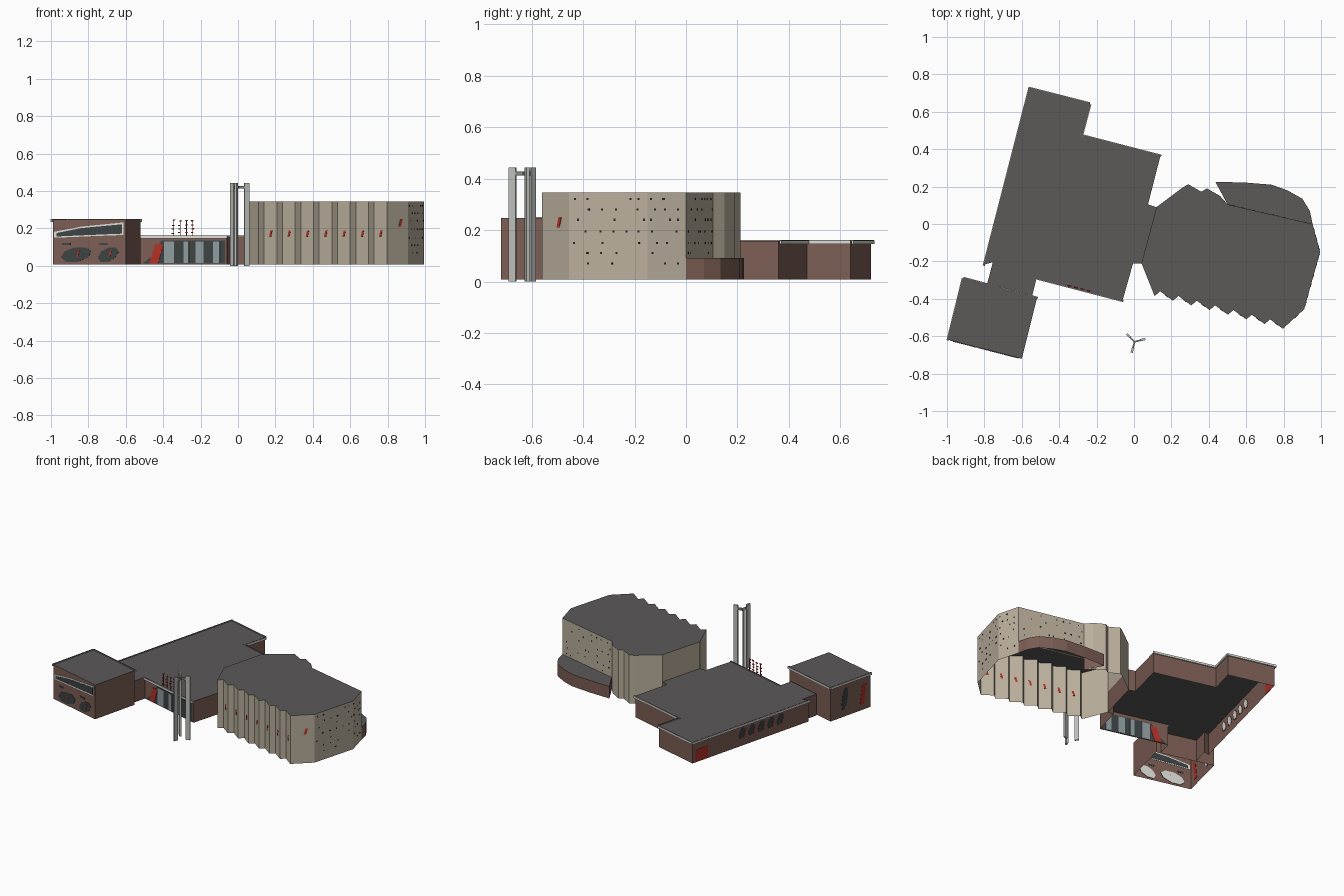
import bpy, bmesh, math, random
from mathutils import Vector

if "Cube" in bpy.data.objects:
    bpy.data.objects.remove(bpy.data.objects["Cube"])
random.seed(4)
BASE = 0.008


def material(name, rgb):
    m = bpy.data.materials.new(name)
    m.use_nodes = True
    m.diffuse_color = (*rgb, 1)
    m.node_tree.nodes["Principled BSDF"].inputs["Base Color"].default_value = (*rgb, 1)
    return m


BRICK = material("brick brown", (0.2, 0.11, 0.088))
TAN = material("concrete tan", (0.49, 0.43, 0.335))
ROOF = material("roof grey", (0.105, 0.1, 0.098))
WHITE = material("trim white", (0.72, 0.72, 0.69))
GLASS = material("dark glass", (0.045, 0.055, 0.058))
PANEL = material("pale glass", (0.27, 0.33, 0.35))
RED = material("accent red", (0.45, 0.03, 0.02))
HOLE = material("hole black", (0.02, 0.018, 0.016))
STEEL = material("pylon grey", (0.5, 0.51, 0.49))
BRACE = material("brace green grey", (0.2, 0.24, 0.19))

parts = {}


def part(name, mat):
    """Mesh under construction for a named part."""
    return parts.setdefault(name, (bmesh.new(), [mat]))[0]


def prism(name, mat, loop, shift):
    """Closed solid swept from a planar loop along a vector."""
    bm = part(name, mat)
    a = [bm.verts.new(p) for p in loop]
    b = [bm.verts.new(Vector(p) + shift) for p in loop]
    faces = [bm.faces.new(a), bm.faces.new(b)]
    for i in range(len(a)):
        j = (i + 1) % len(a)
        faces.append(bm.faces.new((a[i], a[j], b[j], b[i])))
    bmesh.ops.recalc_face_normals(bm, faces=faces)


def shell(name, pts, top, wall, skip=(), bottoms={}):
    """Open-bottomed block: walls along a plan outline and a flat roof."""
    bm = bmesh.new()
    parts[name] = (bm, [wall, ROOF])
    up = [bm.verts.new((x, y, top)) for x, y in pts]
    for i, (x, y) in enumerate(pts):
        j = (i + 1) % len(pts)
        if i in skip:
            continue
        z = bottoms.get(i, BASE)
        lo = [bm.verts.new((*pts[k], z)) for k in (i, j)]
        bm.faces.new((lo[0], lo[1], up[j], up[i]))
    bm.faces.new(up).material_index = 1


def edge(pts, i):
    return Vector((*pts[i], 0)), Vector((*pts[(i + 1) % len(pts)], 0))


def plate(name, mat, e, shape, out=0.002, inner=None):
    """Thin plate on a wall; shape is (fraction along wall, height)."""
    p, q = e
    d = (q - p).normalized()
    n = Vector((d.y, -d.x, 0))
    inner = -out if inner is None else inner
    loop = [p.lerp(q, t) + n * inner + Vector((0, 0, z)) for t, z in shape]
    prism(name, mat, loop, n * (out - inner))


def rect(t0, t1, z0, z1, lean=0):
    return [(t0, z0), (t1, z0), (t1 + lean, z1), (t0 + lean, z1)]


def blob(t, z, rt, rz, lean=0, n=8):
    """Faceted oval window shape."""
    out = []
    for k in range(n):
        a = math.tau * (k + 0.5) / n
        out.append((t + rt * math.cos(a) + lean * math.sin(a), z + rz * math.sin(a)))
    return out


def window(name, e, shape):
    plate(name + "_glass", GLASS, e, shape)
    plate(name + "_inner_blind", WHITE, e, shape, -0.0025, -0.004)


def trim(name, pts, edges, top):
    """White roof edge with a slim overhang."""
    for i in edges:
        e = edge(pts, i)
        plate(name, WHITE, e, rect(-0.01, 1.01, top - 0.012, top + 0.002), 0.012, 0.004)
        plate(name + "_cap", ROOF, e, rect(-0.01, 1.01, top + 0.002, top + 0.004), 0.009, 0)


# Brick hall
hall = [(-0.795, -0.215), (-0.755, -0.205), (-0.785, -0.32), (-0.545, -0.385),
        (-0.52, -0.285), (-0.06, -0.405), (-0.005, -0.21), (0.04, -0.21),
        (0.12, 0.09), (0.075, 0.105), (0.14, 0.36), (-0.285, 0.47),
        (-0.24, 0.64), (-0.555, 0.72)]
shell("hall", hall, 0.157, BRICK)
trim("hall_roof_trim", hall, (4, 10, 11, 12, 13), 0.157)

# Hall entrance front
front = edge(hall, 4)
plate("entrance_glass", GLASS, front, [(0.02, 0.012), (0.98, 0.012), (0.98, 0.135), (0.24, 0.135), (0.16, 0.06)])
for a, b in ((0.27, 0.39), (0.5, 0.56), (0.64, 0.73), (0.84, 0.92)):
    plate("entrance_panels", PANEL, front, rect(a, b, 0.015, 0.13), 0.004)
plate("entrance_red_slash", RED, front, rect(0.1, 0.2, 0.012, 0.115, 0.07), 0.0045)

# Hall long side with windows and end door
west = edge(hall, 13)
plate("end_door", RED, west, rect(0.025, 0.13, 0.012, 0.095))
for k in range(5):
    t = 0.43 + k * 0.082
    window("long_side_window", west, blob(t, 0.095, 0.027, 0.036, 0.012))
    plate("long_side_accent", RED, west, rect(t + 0.01, t + 0.016, 0.065, 0.1, 0.008), 0.004)

# Red rooftop sculpture
p, q = front
for k in range(4):
    t = 0.38 + k * 0.075
    plate("roof_sculpture", RED, front, rect(t, t + 0.004, 0.155, 0.245))
    for r in range(4):
        z = 0.172 + r * 0.022 + random.uniform(-0.004, 0.004)
        plate("roof_sculpture", RED, front, rect(t - 0.016, t + 0.008, z, z + 0.006, random.uniform(-0.01, 0.02)), 0.004)

# Brick corner tower
tower = [(-0.99, -0.62), (-0.6, -0.72), (-0.52, -0.4), (-0.91, -0.295)]
shell("tower", tower, 0.247, BRICK)
trim("tower_roof_trim", tower, (2, 3), 0.247)
face = edge(tower, 0)
plate("tower_band_frame", WHITE, face, [(0.02, 0.15), (0.97, 0.165), (0.97, 0.232), (0.4, 0.21), (0.02, 0.182)])
plate("tower_band_glass", GLASS, face, [(0.05, 0.157), (0.95, 0.172), (0.95, 0.222), (0.4, 0.202), (0.05, 0.175)], 0.0035)
for t, rt in ((0.32, 0.2), (0.76, 0.13)):
    window("tower_window", face, blob(t, 0.06, rt, 0.042, 0.06))
    plate("tower_accent", RED, face, rect(t, t + 0.02, 0.045, 0.085, 0.03), 0.004)
for t in (0.13, 0.64):
    plate("tower_vents", GLASS, face, rect(t, t + 0.11, 0.11, 0.122))
side = edge(tower, 3)
window("tower_side_window", side, blob(0.36, 0.13, 0.07, 0.08, 0.04))
plate("tower_side_accent", RED, side, rect(0.74, 0.84, 0.05, 0.18, 0.06))


def pleats(start, count, first, second):
    """Zigzag wall points, start excluded."""
    pts, cur = [], Vector(start)
    for _ in range(count):
        for step in (first, second):
            cur = cur + Vector(step)
            pts.append(tuple(cur))
    return pts


# Pleated auditorium
aud = [(0.04, -0.21), (0.11, -0.385)]
aud += pleats(aud[-1], 7, (0.03, 0.025), (0.068, -0.05))
corner = len(aud) - 1
aud += [(0.91, -0.455), (0.995, -0.15), (0.955, 0.0), (0.5, 0.105), (0.46, 0.15)]
aud += pleats(aud[-1], 2, (-0.07, 0.04), (-0.03, -0.0175))
aud += [(0.12, 0.09)]
shell("auditorium", aud, 0.345, TAN, bottoms={corner + 3: 0.085})
for k in range(7):
    plate("auditorium_accents", RED, edge(aud, 2 + 2 * k), rect(0.4, 0.55, 0.155, 0.19, 0.1))
plate("auditorium_accents", RED, edge(aud, corner), rect(0.55, 0.65, 0.21, 0.25, 0.08))

# Small round-the-corner wall holes
for i, cols in ((corner + 1, 6), (corner + 2, 3), (corner + 3, 8)):
    e = edge(aud, i)
    w = 0.004 / (e[1] - e[0]).length
    for c in range(cols):
        for z in (0.07, 0.11, 0.15, 0.195, 0.24, 0.28, 0.32):
            if random.random() < 0.6 and (i < corner + 3 or z > 0.1):
                t = (c + random.uniform(0.25, 0.75)) / cols
                plate("wall_holes", HOLE, e, rect(t - w, t + w, z - 0.004, z + 0.004), 0.0015)

# Low curved annex behind the auditorium
annex = [(0.955, 0.0), (0.94, 0.07), (0.9, 0.135), (0.82, 0.18), (0.735, 0.21),
         (0.59, 0.222), (0.435, 0.225), (0.5, 0.105)]
shell("annex", annex, 0.092, BRICK, skip=(7,))

# Three-legged pylon
hub = Vector((0.003, -0.63, 0))
for k in range(3):
    a = math.radians(15 + 120 * k)
    d, s = Vector((math.cos(a), math.sin(a), 0)), Vector((-math.sin(a), math.cos(a), 0))
    for name, mat, r0, r1, w, z0, z1 in (("pylon_legs", STEEL, 0.032, 0.06, 0.006, 0, 0.444),
                                         ("pylon_brace", BRACE, 0, 0.034, 0.004, 0.412, 0.428)):
        z = Vector((0, 0, z0))
        loop = [hub + d * r + s * v + z for r, v in ((r0, -w), (r1, -w), (r1, w), (r0, w))]
        prism(name, mat, loop, Vector((0, 0, z1 - z0)))

# Turn every part into an object
for name, (bm, mats) in parts.items():
    mesh = bpy.data.meshes.new(name)
    bm.to_mesh(mesh)
    bm.free()
    for m in mats:
        mesh.materials.append(m)
    bpy.context.collection.objects.link(bpy.data.objects.new(name, mesh))
